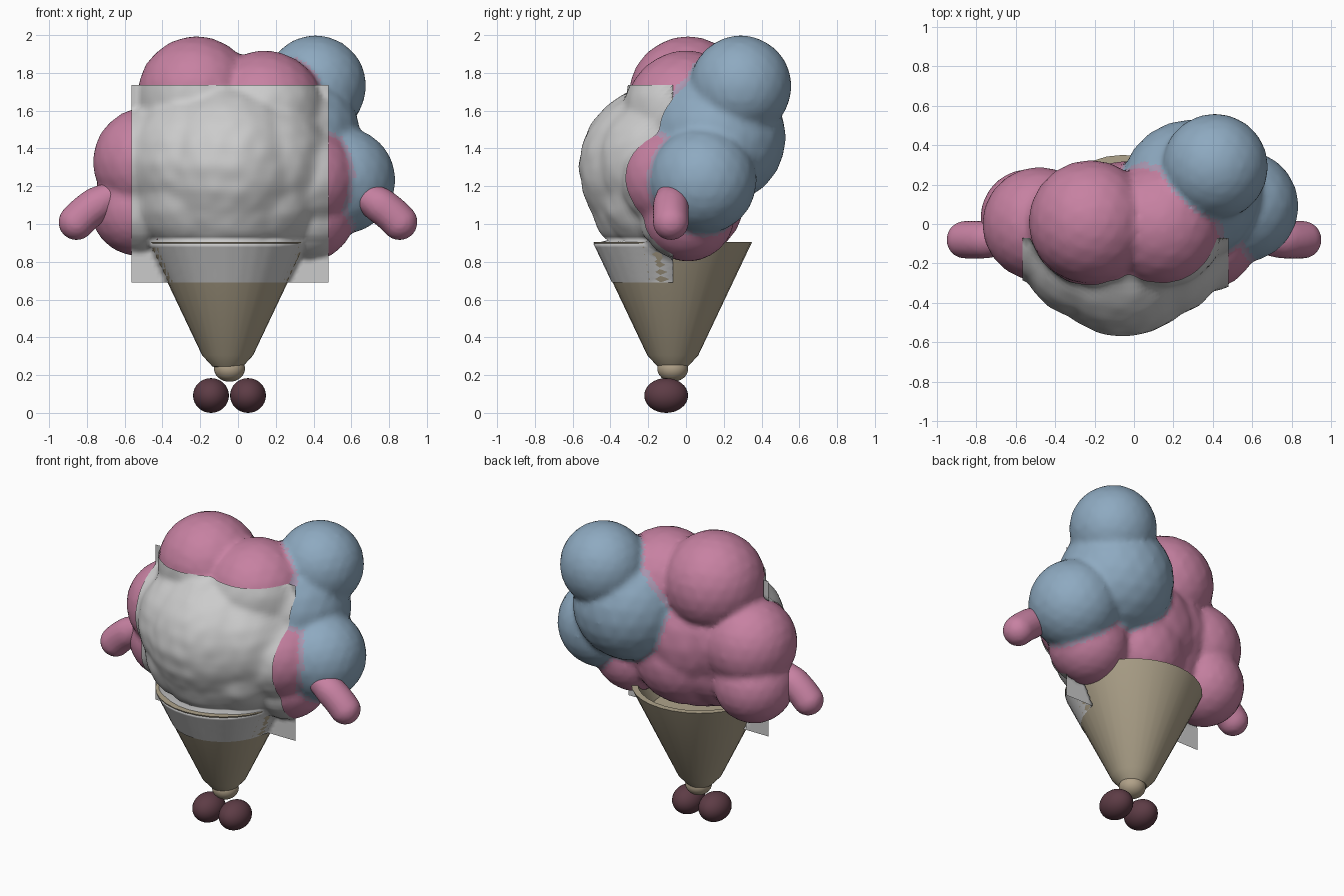
import bpy, bmesh, math
from mathutils import Vector, Matrix, noise
from mathutils.bvhtree import BVHTree

if "Cube" in bpy.data.objects:
    bpy.data.objects.remove(bpy.data.objects["Cube"])


def material(name, rgb):
    m = bpy.data.materials.new(name)
    m.diffuse_color = (*rgb, 1)
    m.use_nodes = True
    m.node_tree.nodes["Principled BSDF"].inputs["Base Color"].default_value = m.diffuse_color
    return m


PINK = material("pink", (0.57, 0.22, 0.36))
BLUE = material("blue", (0.27, 0.40, 0.53))
MAUVE = material("mauve", (0.40, 0.31, 0.44))
TAN = material("tan", (0.43, 0.37, 0.26))
TIP = material("tip_tan", (0.44, 0.36, 0.25))
MAROON = material("maroon", (0.11, 0.045, 0.06))


def make(name, bm, *mats):
    me = bpy.data.meshes.new(name)
    bm.to_mesh(me)
    bm.free()
    for m in mats:
        me.materials.append(m)
    ob = bpy.data.objects.new(name, me)
    bpy.context.collection.objects.link(ob)
    return ob


def blob(name, balls, voxel, smooth, *mats):
    """Fuse overlapping balls into one soft skin."""
    bm = bmesh.new()
    for x, y, z, r in balls:
        bmesh.ops.create_icosphere(bm, subdivisions=3, radius=r,
                                   matrix=Matrix.Translation((x, y, z)))
    ob = make(name, bm, *mats)
    rm = ob.modifiers.new("fuse", 'REMESH')
    rm.mode = 'VOXEL'
    rm.voxel_size = voxel
    sm = ob.modifiers.new("soften", 'SMOOTH')
    sm.factor, sm.iterations = 0.5, smooth
    dg = bpy.context.evaluated_depsgraph_get()
    me = bpy.data.meshes.new_from_object(ob.evaluated_get(dg))
    ob.modifiers.clear()
    ob.data = me
    me.materials.clear()
    for m in mats:
        me.materials.append(m)
    me.shade_smooth()
    return ob


def ellipsoid(name, c, s, mat):
    bm = bmesh.new()
    bmesh.ops.create_uvsphere(bm, u_segments=32, v_segments=16, radius=1,
                              matrix=Matrix.Translation(c) @ Matrix.Diagonal((*s, 1)))
    ob = make(name, bm, mat)
    ob.data.shade_smooth()
    return ob


# Fluffy body: pink and blue puffs fused together
pink = [(-0.05, -0.12, 1.30, 0.44), (-0.05, -0.12, 1.15, 0.38),
        (-0.21, -0.10, 1.33, 0.38), (0.12, -0.10, 1.32, 0.37),
        (-0.20, -0.11, 1.15, 0.34), (0.11, -0.11, 1.15, 0.33),
        (0.00, -0.02, 1.14, 0.335),
        (-0.22, 0.01, 1.68, 0.315), (0.14, 0.00, 1.60, 0.32),
        (-0.48, 0.00, 1.33, 0.29), (-0.53, 0.03, 1.08, 0.25),
        (0.35, -0.06, 1.24, 0.28), (0.37, 0.01, 1.05, 0.25)]
blue = [(0.41, 0.29, 1.73, 0.27), (0.29, 0.17, 1.46, 0.36),
        (0.55, 0.09, 1.23, 0.285)]
body = blob("fluffy_body", pink + blue, 0.022, 2, PINK, MAUVE, BLUE)


def surface_gap(p, balls):
    return min((p - Vector(b[:3])).length - b[3] for b in balls)


for f in body.data.polygons:
    d = surface_gap(f.center, pink) - surface_gap(f.center, blue)
    f.material_index = 0 if d < -0.015 else 1 if d < 0.015 else 2

# Arms: tapered bent limbs
for side, label in ((-1, "left"), (1, "right")):
    path = [Vector((0.60, -0.08, 1.17)), Vector((0.75, -0.08, 1.125)),
            Vector((0.855, -0.08, 1.01))]
    balls = []
    for i in range(25):
        t = i / 24
        p = path[0] * (1 - t) ** 2 + path[1] * 2 * t * (1 - t) + path[2] * t * t
        balls.append((side * p.x, p.y, p.z, 0.065 + 0.031 * min(1, t * 1.8)))
    blob(label + "_arm", balls, 0.014, 2, PINK)

# Cone: lathed shell with an open rim
CX, CY = -0.055, -0.07
profile = [(0.0, 0.235), (0.08, 0.245), (0.135, 0.305), (0.42, 0.905),
           (0.38, 0.905), (0.30, 0.74), (0.0, 0.74)]
bm = bmesh.new()
vs = [bm.verts.new((CX + r, CY, z)) for r, z in profile]
es = [bm.edges.new(p) for p in zip(vs, vs[1:])]
bmesh.ops.spin(bm, geom=vs + es, cent=(CX, CY, 0), axis=(0, 0, 1),
               angle=math.tau, steps=32, use_duplicate=False)
bmesh.ops.remove_doubles(bm, verts=bm.verts, dist=1e-4)
bmesh.ops.recalc_face_normals(bm, faces=bm.faces)
cone = make("cone", bm, TAN)
bpy.context.view_layer.objects.active = cone
cone.select_set(True)
bpy.ops.object.shade_smooth_by_angle(angle=math.radians(25))

# Rounded cone tip and feet
ellipsoid("cone_tip", (CX + 0.01, CY, 0.235), (0.082, 0.082, 0.07), TIP)
for x, label in ((-0.143, "left"), (0.053, "right")):
    ellipsoid(label + "_foot", (x, -0.105, 0.092), (0.095, 0.116, 0.092), MAROON)

# Face patch: sheet draped on the front of body and cone, slightly lumpy on the body
trees = []
for ob in (body, cone):
    me = ob.data
    trees.append(BVHTree.FromPolygons([v.co for v in me.vertices],
                                      [p.vertices for p in me.polygons]))
N = 56
bm = bmesh.new()
rows = []
for j in range(N + 1):
    row = []
    for i in range(N + 1):
        p = Vector((-0.565 + 1.043 * i / N, -2, 0.69 + 1.045 * j / N))
        lump = 0.006 * max(0, 1 + noise.noise(p * 11)) if p.z > 0.92 else 0
        y = -0.07
        for t in trees:
            hit = t.ray_cast(p, Vector((0, 1, 0)))[0]
            if hit:
                y = min(y, hit.y - 0.005 - lump)
        row.append(bm.verts.new((p.x, y, p.z)))
    rows.append(row)
for a, b in zip(rows, rows[1:]):
    for i in range(N):
        bm.faces.new((a[i], a[i + 1], b[i + 1], b[i]))
patch = make("face_patch", bm)
patch.data.shade_smooth()
